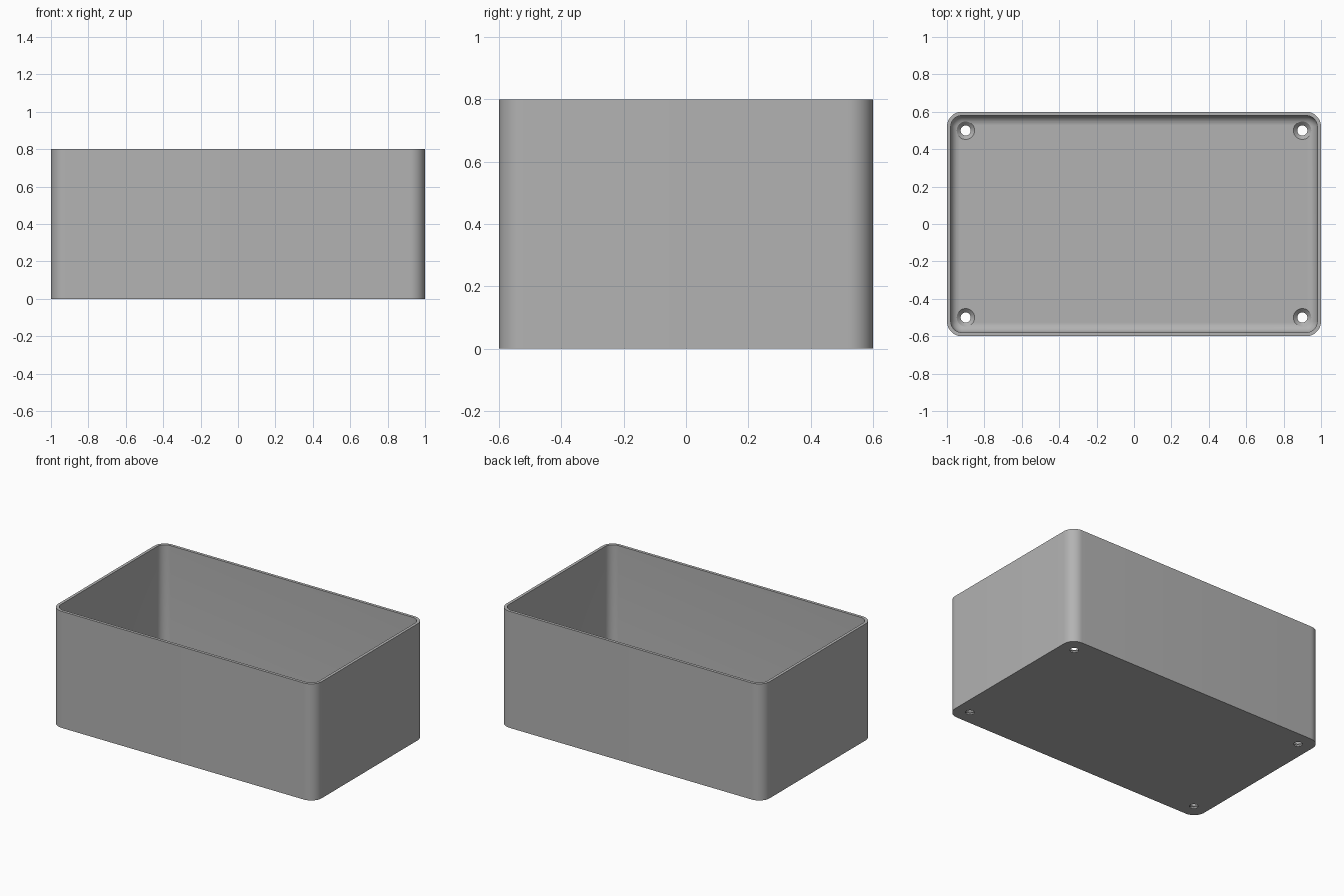
import bpy, bmesh, math

cube = bpy.data.objects.get("Cube")
if cube:
    bpy.data.objects.remove(cube)

HALF_X, HALF_Y, HEIGHT = 1.0, 0.6, 0.8
CORNER, WALL, FLOOR, FILLET = 0.08, 0.02, 0.03, 0.05
CORNER_STEPS, FILLET_STEPS = 12, 8

grey = bpy.data.materials.new("plain grey")
grey.use_nodes = True
colour = (0.45, 0.45, 0.45, 1)
grey.diffuse_color = colour
grey.node_tree.nodes["Principled BSDF"].inputs["Base Color"].default_value = colour


def finish(name, bm):
    bmesh.ops.recalc_face_normals(bm, faces=bm.faces)
    mesh = bpy.data.meshes.new(name)
    bm.to_mesh(mesh)
    bm.free()
    mesh.materials.append(grey)
    obj = bpy.data.objects.new(name, mesh)
    bpy.context.collection.objects.link(obj)
    return obj


def rounded_ring(bm, inset, z):
    """Rounded rectangle of vertices, shrunk by inset."""
    radius = CORNER - inset
    ring = []
    for quarter, (sx, sy) in enumerate([(1, 1), (-1, 1), (-1, -1), (1, -1)]):
        for i in range(CORNER_STEPS + 1):
            a = math.pi / 2 * (quarter + i / CORNER_STEPS)
            ring.append(bm.verts.new((sx * (HALF_X - CORNER) + radius * math.cos(a),
                                      sy * (HALF_Y - CORNER) + radius * math.sin(a), z)))
    return ring


def skin(bm, rings):
    """Bridge successive rings and cap both ends."""
    for low, high in zip(rings, rings[1:]):
        for i in range(len(low)):
            j = (i + 1) % len(low)
            bm.faces.new((low[i], low[j], high[j], high[i]))
    bm.faces.new(rings[0])
    bm.faces.new(rings[-1])


# Box: outside wall, rim, inside wall, and floor fillet as one wall section
section = [(0, 0), (0, HEIGHT), (WALL, HEIGHT)]
for i in range(FILLET_STEPS + 1):
    a = math.pi / 2 * i / FILLET_STEPS
    section.append((WALL + FILLET * (1 - math.cos(a)), FLOOR + FILLET * (1 - math.sin(a))))
bm = bmesh.new()
skin(bm, [rounded_ring(bm, inset, z) for inset, z in section])
box = finish("open_box", bm)

# Countersunk screw hole cutters in the four floor corners
bm = bmesh.new()
for x in (-0.9, 0.9):
    for y in (-0.5, 0.5):
        rings = []
        for radius, z in [(0.027, -0.05), (0.027, 0.009), (0.048, FLOOR), (0.048, 0.06)]:
            rings.append([bm.verts.new((x + radius * math.cos(math.tau * k / 32),
                                        y + radius * math.sin(math.tau * k / 32), z))
                          for k in range(32)])
        skin(bm, rings)
cutter = finish("screw_hole_cutters", bm)
cutter.hide_render = True

bpy.context.view_layer.objects.active = box
box.select_set(True)
cut = box.modifiers.new("screw holes", 'BOOLEAN')
cut.object = cutter
cut.solver = 'EXACT'
bpy.ops.object.modifier_apply(modifier=cut.name)
bpy.data.objects.remove(cutter)
bpy.ops.object.shade_smooth_by_angle(angle=math.radians(30))
